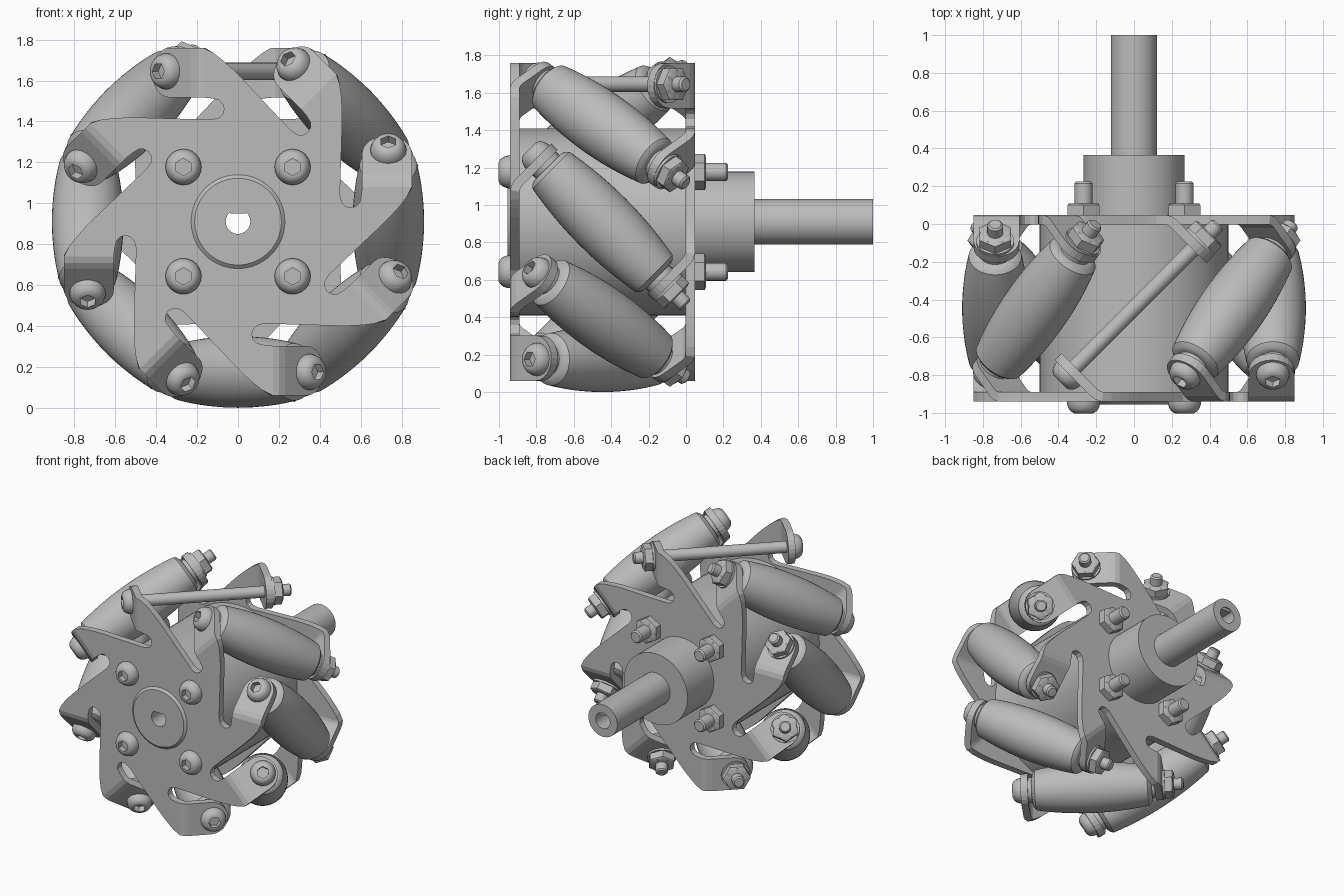
import bpy, bmesh, math
from mathutils import Matrix, Vector

if "Cube" in bpy.data.objects:
    bpy.data.objects.remove(bpy.data.objects["Cube"], do_unlink=True)

CENTRE = Vector((0, -0.446, 0.91))   # middle of the wheel
HALF = 0.494                         # wheel centre to plate face
AXLE_R = 0.735                       # wheel axis to roller axis
SEAT = 0.49                          # axle centre to tab face
ROLLER_HALF = 0.415

grey = bpy.data.materials.new("plain_grey")
grey.use_nodes = True
colour = (0.5, 0.5, 0.5, 1)
grey.diffuse_color = colour
grey.node_tree.nodes["Principled BSDF"].inputs["Base Color"].default_value = colour


def finish(bm, name, smooth=True):
    bmesh.ops.remove_doubles(bm, verts=bm.verts, dist=1e-5)
    bmesh.ops.recalc_face_normals(bm, faces=bm.faces)
    mesh = bpy.data.meshes.new(name)
    bm.to_mesh(mesh)
    bm.free()
    mesh.materials.append(grey)
    if smooth:
        mesh.shade_smooth()
        mesh.set_sharp_from_angle(angle=math.radians(32))
    return mesh


def lathe(name, profile, segs=48, closed=False):
    """Spin (radius, height[, 'hex']) points round local z."""
    bm = bmesh.new()
    rings = []
    for r, z, *hexed in profile:
        ring = []
        for i in range(segs):
            a = math.tau * i / segs
            k = 1
            if hexed:
                k = 1 / math.cos((a + math.pi / 6) % (math.pi / 3) - math.pi / 6)
            ring.append(bm.verts.new((r * k * math.cos(a), r * k * math.sin(a), z)))
        rings.append(ring)
    pairs = list(zip(rings, rings[1:]))
    if closed:
        pairs.append((rings[-1], rings[0]))
    for a, b in pairs:
        for i in range(segs):
            j = (i + 1) % segs
            bm.faces.new((a[i], a[j], b[j], b[i]))
    bmesh.ops.dissolve_degenerate(bm, dist=1e-6, edges=bm.edges)
    return finish(bm, name)


def place(name, mesh, matrix):
    ob = bpy.data.objects.new(name, mesh)
    bpy.context.collection.objects.link(ob)
    ob.matrix_world = matrix
    return ob


def frame(x, z, origin):
    m = Matrix((x, z.cross(x), z)).transposed().to_4x4()
    m.translation = origin
    return m


# Pinwheel side plate with eight bent tabs
def plate_mesh():
    bm = bmesh.new()
    step = math.pi / 4
    start = (0.445, -0.26)
    a0 = math.atan2(start[1], start[0])
    end = (math.hypot(*start) * math.cos(a0 + step), math.hypot(*start) * math.sin(a0 + step))
    hole = [(0.2 * math.cos(a0 + step * t), 0.2 * math.sin(a0 + step * t)) for t in (1, 0.5, 0)]
    outer = [start, (0.70, -0.02), (0.745, 0.025), (0.79, 0.075), (0.825, 0.12), (0.85, 0.17)]
    slot = [(0.607, 0.17), (0.603, 0.13)]
    slot += [(0.551 + 0.05 * math.cos(t * math.pi / 6), 0.118 - 0.05 * math.sin(t * math.pi / 6))
             for t in range(1, 6)]
    bend = [(0.17, 0), (0.203, 0.01), (0.23, 0.03), (0.335, 0.135)]
    for k in range(8):
        c, s = math.cos(k * step), math.sin(k * step)

        def vert(r, u, depth=0):
            return bm.verts.new((r * c - u * s, depth - HALF, r * s + u * c))
        bm.faces.new([vert(*p) for p in hole + outer + slot + [end]])
        # bent tab strips, then the rounded tip
        for (u1, d1), (u2, d2) in zip(bend, bend[1:]):
            bm.faces.new((vert(0.607, u1, d1), vert(0.85, u1, d1),
                          vert(0.85, u2, d2), vert(0.607, u2, d2)))
        tip = []
        for t in range(13):
            a = math.pi * t / 12
            out = 0.12 * math.sin(a) * math.sqrt(0.5)
            tip.append(vert(0.7285 + 0.1215 * math.cos(a), 0.335 + out, 0.135 + out))
        bm.faces.new(tip)
    bmesh.ops.remove_doubles(bm, verts=bm.verts, dist=1e-5)
    return finish(bm, "side_plate", smooth=False)


plate = plate_mesh()
if sum(p.normal.y * p.area for p in plate.polygons) > 0:
    plate.flip_normals()
for name, turn in (("front_plate", 0), ("back_plate", math.pi)):
    ob = place(name, plate, Matrix.Translation(CENTRE) @ Matrix.Rotation(turn, 4, 'X'))
    mod = ob.modifiers.new("thickness", 'SOLIDIFY')
    mod.thickness = 0.05
    mod.offset = -1
    mod.use_even_offset = True

# Core drum, hub collar and shaft, all bored through
to_back = frame(Vector((1, 0, 0)), Vector((0, 1, 0)), Vector((0, 0, CENTRE.z)))
BORE = 0.06
for name, prof in (
    ("core_drum", [(BORE, -0.9), (0.5, -0.9), (0.5, 0.01), (BORE, 0.01)]),
    ("front_hub_ring", [(BORE, -0.955), (0.212, -0.955), (0.235, -0.935), (0.235, -0.89), (BORE, -0.89)]),
    ("back_hub", [(BORE, 0), (0.268, 0), (0.268, 0.365), (BORE, 0.365)]),
    ("shaft", [(BORE, 0.3), (0.122, 0.3), (0.122, 1.0), (BORE, 1.0)]),
):
    place(name, lathe(name, prof, 64, closed=True), to_back)

# Flat that gives the bore its D shape
bm = bmesh.new()
bmesh.ops.create_cube(bm, size=1, matrix=Matrix.Translation((0, 0.02, 0.052))
                      @ Matrix.Diagonal((0.08, 1.94, 0.024, 1)))
place("bore_flat", finish(bm, "bore_flat", False), Matrix.Translation((0, 0, CENTRE.z)))

# Shared hardware
head = lathe("button_head", [(0, -0.02), (0.036, -0.02, 'hex'), (0.036, -0.062, 'hex'), (0.05, -0.062),
                             (0.068, -0.052), (0.08, -0.036), (0.088, -0.012), (0.088, 0), (0, 0)], 24)
nut = lathe("hex_nut", [(0, 0), (0.084, 0, 'hex'), (0.084, 0.052, 'hex'), (0.078, 0.06),
                        (0, 0.06)], 24)
washer = lathe("washer", [(0, 0), (0.1, 0), (0.1, 0.015), (0, 0.015)], 32)
spacer = lathe("spacer", [(0, 0), (0.088, 0), (0.088, 0.04), (0, 0.04)], 32)


def rod(name, low, high, r):
    return lathe(name, [(0, low), (r, low), (r, high - 0.01), (r - 0.01, high), (0, high)], 24)


# Barrel roller
barrel = [(0, -ROLLER_HALF), (0.1, -ROLLER_HALF), (0.12, -ROLLER_HALF + 0.006)]
for i in range(-10, 11):
    s = i / 10 * (ROLLER_HALF - 0.025)
    barrel.append((0.175 - 0.23 * s * s, s))
barrel += [(r, -z) for r, z in reversed(barrel[:3])]
roller = lathe("roller", barrel)
axle = rod("axle", -SEAT, 0.63, 0.042)

# Eight skewed axles; the top one carries no roller
for k in range(8):
    a = k * math.pi / 4
    radial = Vector((math.cos(a), 0, math.sin(a)))
    along = Vector((math.sin(a), 1, -math.cos(a))).normalized()
    m = frame(radial, along, CENTRE + radial * AXLE_R)

    def shift(d):
        return m @ Matrix.Translation((0, 0, d))
    n = str(k + 1)
    place("axle_" + n, axle, m)
    place("axle_head_" + n, head, shift(-SEAT))
    place("axle_washer_" + n, washer, shift(SEAT))
    place("axle_nut_" + n, nut, shift(SEAT + 0.015))
    if k != 2:
        place("roller_" + n, roller, m)
        place("front_spacer_" + n, spacer, shift(-0.45))
        place("back_spacer_" + n, spacer, shift(0.41))

# Four through bolts clamping the plates
stud = rod("stud", -0.94, 0.225, 0.048)
for i, (sx, sz) in enumerate(((1, 1), (-1, 1), (-1, -1), (1, -1)), 1):
    m = to_back.copy()
    m.translation += Vector((0.267 * sx, 0, 0.267 * sz))
    n = str(i)
    place("clamp_stud_" + n, stud, m)
    place("clamp_head_" + n, head, m @ Matrix.Translation((0, 0, -0.94)))
    place("clamp_nut_" + n, nut, m @ Matrix.Translation((0, 0, 0.048)))
